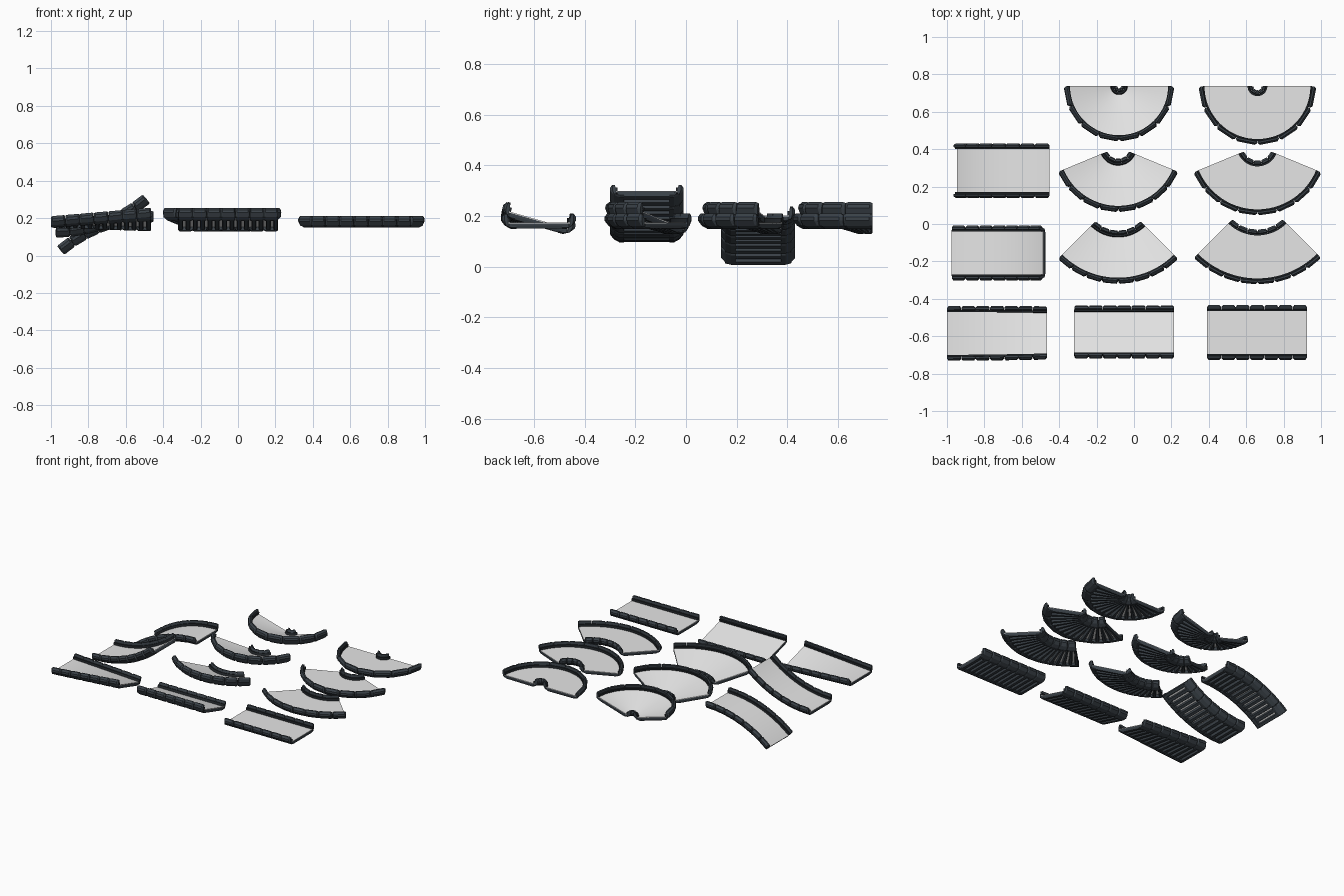
import bpy, bmesh, math
from mathutils import Vector

if "Cube" in bpy.data.objects:
    bpy.data.objects.remove(bpy.data.objects["Cube"])

def material(name, rgb):
    m = bpy.data.materials.new(name)
    m.diffuse_color = (*rgb, 1)
    m.use_nodes = True
    m.node_tree.nodes["Principled BSDF"].inputs["Base Color"].default_value = m.diffuse_color
    return m

GREY = material("track_grey", (0.79, 0.79, 0.79))
SLATE = material("slate_armour", (0.042, 0.053, 0.064))
BLACK = material("dark_frame", (0.017, 0.021, 0.025))

# ---- paths: each maps (s along 0..1, u across, h above middle) to a point
def bank(u, h, deg):
    a = math.radians(deg)
    return u * math.cos(a) - h * math.sin(a), u * math.sin(a) + h * math.cos(a)

def straight(x0, x1, y, z0, z1, b0, b1):
    def f(s, u, h):
        u, h = bank(u, h, b0 + (b1 - b0) * s)
        return Vector((x0 + (x1 - x0) * s, y - u, z0 + (z1 - z0) * s + h))
    return f

def curve(cx, cy, r, half, z, b):
    def f(s, u, h):
        u, h = bank(u, h, b)
        a = math.radians(half) * (2 * s - 1)
        return Vector((cx + (r + u) * math.sin(a), cy - (r + u) * math.cos(a), z + h))
    return f

def ramp(x, y, z, way, length, deg=40):
    # way = 1 climbs to the right, way = -1 drops to the left
    bend = math.radians(deg)
    r = length / bend
    def f(s, u, h):
        a = bend * s
        return Vector((x + way * r * math.sin(a) - h * math.sin(a), y - u,
                       z + way * r * (1 - math.cos(a)) + h * math.cos(a)))
    return f

# ---- lofting helpers
def loft(bm, path, rings):
    """rings: list of (s, profile) with equal profile sizes; makes a closed solid"""
    vs = [[bm.verts.new(path(s, u, h)) for u, h in prof] for s, prof in rings]
    n = len(vs[0])
    for a, b in zip(vs, vs[1:]):
        for i in range(n):
            j = (i + 1) % n
            bm.faces.new((a[i], a[j], b[j], b[i]))
    bm.faces.new(vs[0])
    bm.faces.new(vs[-1][::-1])

def finish(bm, name, mat, smooth=False):
    bmesh.ops.recalc_face_normals(bm, faces=bm.faces)
    me = bpy.data.meshes.new(name)
    bm.to_mesh(me)
    bm.free()
    me.materials.append(mat)
    ob = bpy.data.objects.new(name, me)
    bpy.context.collection.objects.link(ob)
    if smooth:
        bpy.ops.object.select_all(action='DESELECT')
        ob.select_set(True)
        bpy.context.view_layer.objects.active = ob
        bpy.ops.object.shade_smooth_by_angle(angle=math.radians(30))

def box(u0, u1, h0, h1):
    return [(u0, h0), (u1, h0), (u1, h1), (u0, h1)]

# armour block section: sloped underside, wide sloped top
BLOCK = [(0.090, -0.031), (0.108, -0.031), (0.130, -0.019), (0.146, 0.002),
         (0.146, 0.016), (0.136, 0.030), (0.126, 0.030), (0.123, 0.010),
         (0.118, -0.008), (0.090, -0.012)]

def piece(name, path, outer=7, inner=7, ribs=14, gap=0.32, steps=28):
    svals = [i / steps for i in range(steps + 1)]
    # driving surface
    bm = bmesh.new()
    loft(bm, path, [(s, box(-0.121, 0.121, -0.009, -0.005)) for s in svals])
    finish(bm, name + "_surface", GREY, True)
    # armour blocks along both edges, bevelled at their ends
    bm = bmesh.new()
    for side, n in ((1, outer), (-1, inner)):
        prof = [(u * side, h) for u, h in BLOCK]
        small = [(min(u, 0.136) * side, max(-0.026, min(h, 0.026))) for u, h in BLOCK]
        for i in range(n):
            at = lambda t: (i + t) / n
            loft(bm, path, [(at(0.01), small), (at(0.11), prof),
                            (at(0.89), prof), (at(0.99), small)])
    finish(bm, name + "_edge_blocks", SLATE)
    # continuous inner rails
    bm = bmesh.new()
    for side in (1, -1):
        prof = [(u * side, h) for u, h in box(0.115, 0.124, -0.020, 0.012)]
        loft(bm, path, [(s, prof) for s in svals])
    finish(bm, name + "_rails", BLACK)
    # cross ribs below
    bm = bmesh.new()
    pitch = 1 / (ribs - gap)
    top = [(-0.110, -0.018), (0.110, -0.018), (0.112, -0.008), (-0.112, -0.008)]
    low = [(-0.102, -0.030), (0.102, -0.030), (0.112, -0.008), (-0.112, -0.008)]
    for i in range(ribs):
        s0, s1 = i * pitch, (i + 1 - gap) * pitch
        e = 0.10 * pitch
        loft(bm, path, [(s0, top), (s0 + e, low), (s1 - e, low), (s1, top)])
    finish(bm, name + "_ribs", SLATE)

# ---- flat set
FZ, BZ, TILT = 0.18, 0.189, 16
piece("flat_straight", straight(0.39, 0.925, -0.58, FZ, FZ, 0, 0))
piece("flat_quarter_curve", curve(0.66, 0.16, 0.336, 45, FZ, 0), 8, 6, 16, 0.4)
piece("flat_wide_curve", curve(0.66, 0.418, 0.225, 67.5, FZ, 0), 8, 5, 16, 0.4)
piece("flat_half_curve", curve(0.66, 0.737, 0.168, 90, FZ, 0), 8, 5, 18, 0.4, 40)

# ---- banked set
piece("banked_straight", straight(-0.32, 0.215, -0.58, BZ, BZ, TILT, TILT))
piece("banked_quarter_curve", curve(-0.085, 0.135, 0.315, 45, BZ, TILT), 8, 6, 16, 0.4)
piece("banked_wide_curve", curve(-0.085, 0.412, 0.208, 67.5, BZ, TILT), 8, 5, 16, 0.4)
piece("banked_half_curve", curve(-0.08, 0.737, 0.155, 90, BZ, TILT), 8, 5, 18, 0.4, 40)

# ---- transition and ramps
piece("twist_straight", straight(-1.0, -0.465, -0.585, FZ, BZ, 0, TILT))
piece("climbing_ramp", ramp(-0.975, -0.155, 0.127, 1, 0.527))
piece("dropping_ramp", ramp(-0.452, 0.285, 0.208, -1, 0.540))
